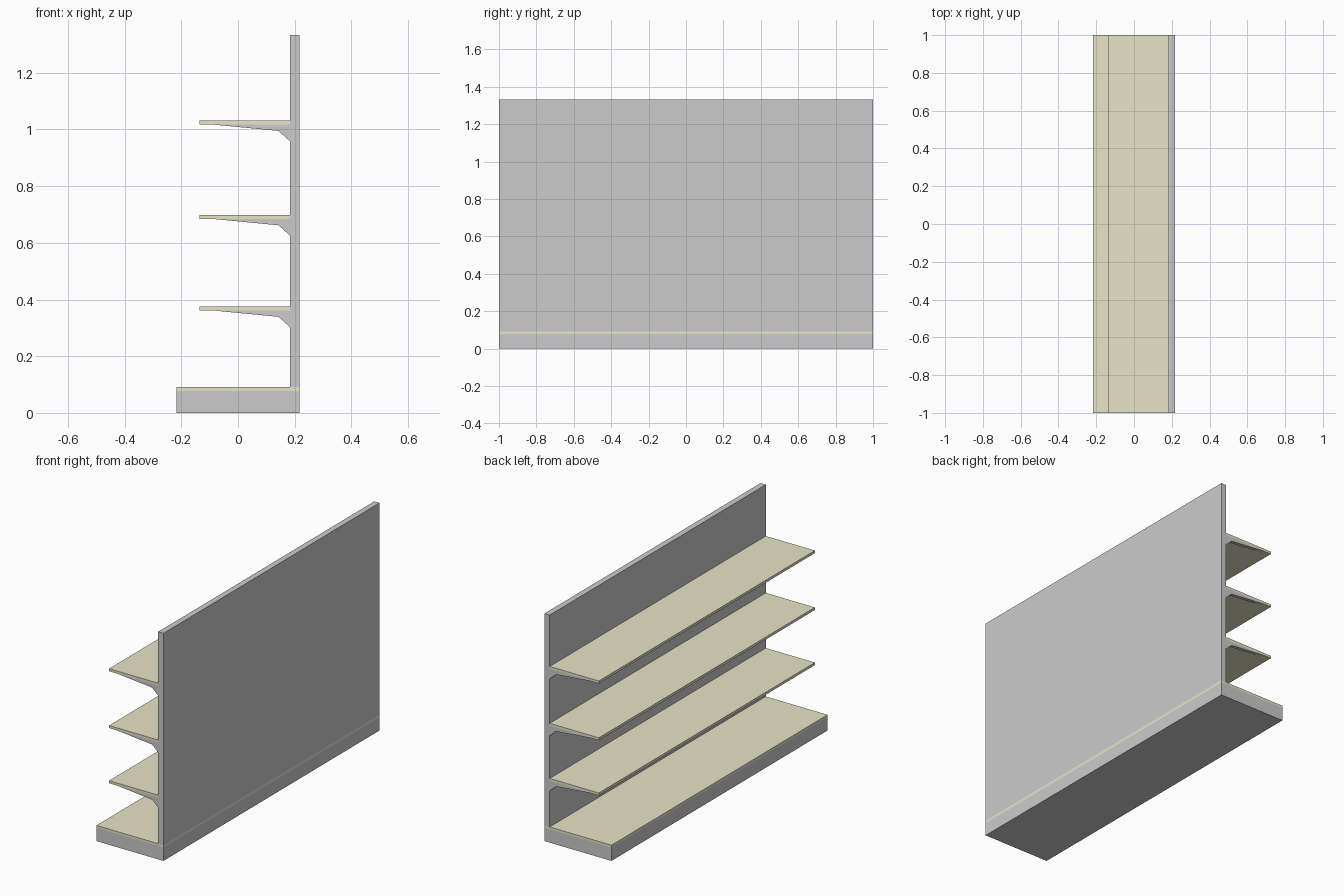
import bpy

if "Cube" in bpy.data.objects:
    bpy.data.objects.remove(bpy.data.objects["Cube"])

HALF_X, HALF_Y = 0.217, 1.0
PANEL_X = 0.183          # front face of the back panel
TOP_Z = 1.333
BOARD = 0.015            # shelf board thickness

cream = bpy.data.materials.new("cream_board")
cream.diffuse_color = (0.80, 0.78, 0.57, 1)
cream.use_nodes = True
cream.node_tree.nodes["Principled BSDF"].inputs["Base Color"].default_value = cream.diffuse_color


def prism(name, profile, y0, y1, mat=None):
    """Extrude an (x, z) outline, listed counter-clockwise seen from -y, along y."""
    n = len(profile)
    verts = [(x, y, z) for y in (y0, y1) for x, z in profile]
    faces = [tuple(range(n)), tuple(reversed(range(n, 2 * n)))]
    faces += [(i, i + n, (i + 1) % n + n, (i + 1) % n) for i in range(n)]
    mesh = bpy.data.meshes.new(name)
    mesh.from_pydata(verts, [], faces)
    if mat:
        mesh.materials.append(mat)
    obj = bpy.data.objects.new(name, mesh)
    bpy.context.collection.objects.link(obj)
    return obj


def board(name, x0, x1, z0, z1, mat=None):
    return prism(name, [(x0, z0), (x1, z0), (x1, z1), (x0, z1)], -HALF_Y, HALF_Y, mat)


# Plinth, bottom deck and back panel
board("base_plinth", -HALF_X, HALF_X, 0, 0.078)
board("base_deck", -HALF_X, HALF_X, 0.078, 0.092, cream)
board("back_panel", PANEL_X, HALF_X, 0.092, TOP_Z)

# Shelves, each on a tapered bracket at both ends
for i, top in enumerate((0.376, 0.699, 1.032), 1):
    z = top - BOARD
    board(f"shelf_{i}", -0.135, PANEL_X, z, top, cream)
    outline = [(-0.085, z), (0.143, z - 0.022), (PANEL_X, z - 0.058), (PANEL_X, z)]
    bracket = prism(f"shelf_brackets_{i}", outline, -HALF_Y, -HALF_Y + 0.02)
    bracket.modifiers.new("both_ends", 'MIRROR').use_axis = (False, True, False)
